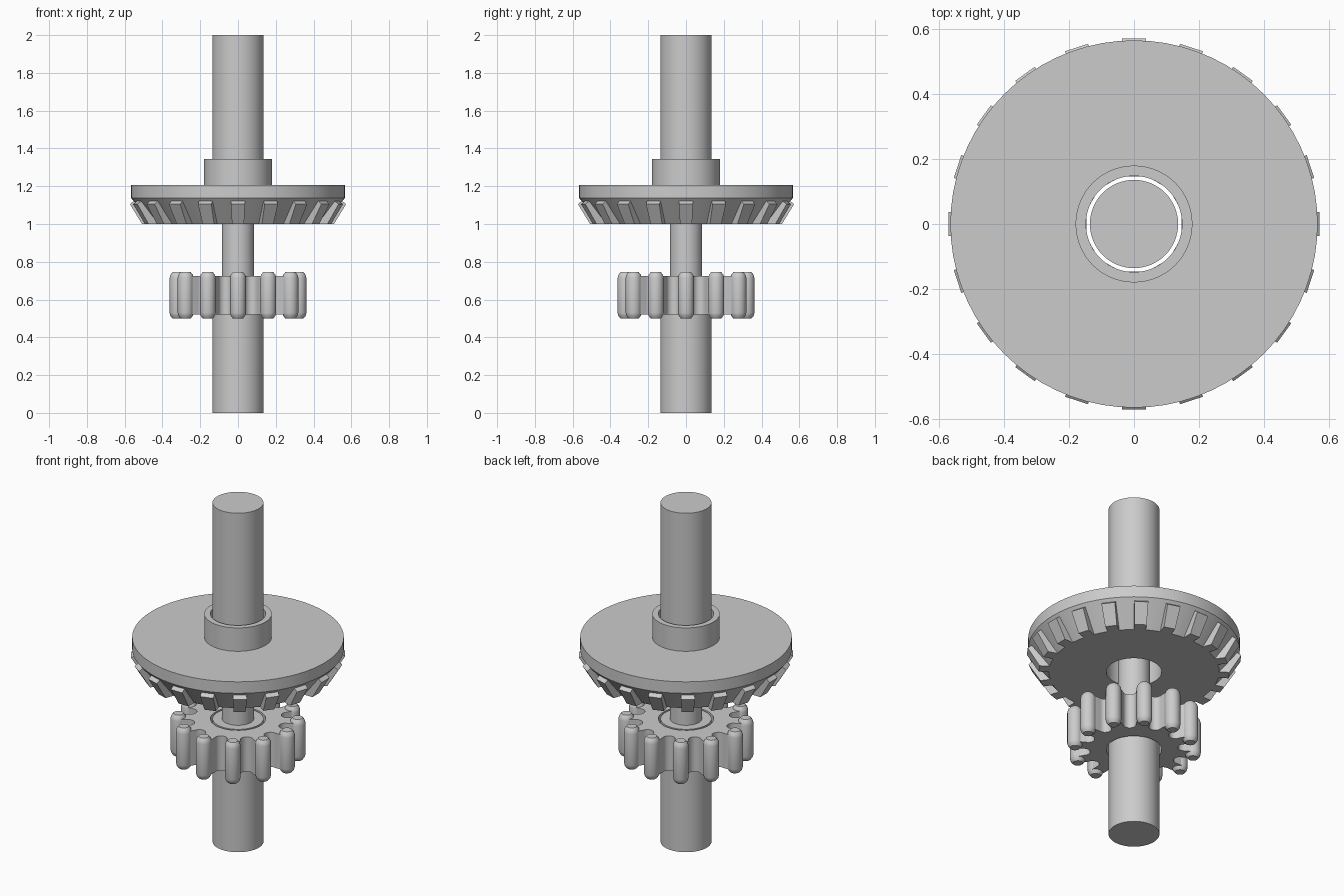
import bpy, bmesh
from math import sin, cos, pi, radians

if "Cube" in bpy.data.objects:
    bpy.data.objects.remove(bpy.data.objects["Cube"])

def finish(name, bm, smooth=True):
    bmesh.ops.remove_doubles(bm, verts=bm.verts, dist=1e-5)
    bmesh.ops.recalc_face_normals(bm, faces=bm.faces)
    me = bpy.data.meshes.new(name)
    bm.to_mesh(me)
    bm.free()
    ob = bpy.data.objects.new(name, me)
    bpy.context.collection.objects.link(ob)
    if smooth:
        bpy.ops.object.select_all(action='DESELECT')
        ob.select_set(True)
        bpy.context.view_layer.objects.active = ob
        bpy.ops.object.shade_smooth_by_angle(angle=radians(30))
    return ob

def lathe(bm, profile, closed, segs=64, cx=0, cy=0):
    """Revolve (radius, z) points round a vertical axis; open profiles get end caps."""
    rings = [[bm.verts.new((cx + r * cos(2 * pi * i / segs), cy + r * sin(2 * pi * i / segs), z))
              for i in range(segs)] for r, z in profile]
    pairs = list(zip(rings, rings[1:]))
    if closed:
        pairs.append((rings[-1], rings[0]))
    else:
        bm.faces.new(rings[0])
        bm.faces.new(rings[-1])
    for a, b in pairs:
        for i in range(segs):
            j = (i + 1) % segs
            bm.faces.new((a[i], a[j], b[j], b[i]))

# Shaft with a thin waist between the gears
bm = bmesh.new()
lathe(bm, [(.136, 0), (.136, .725), (.085, .725), (.085, 1.22), (.136, 1.22), (.136, 2)], False)
finish("shaft", bm)

# Crown wheel: hub collar, disc and conical underside, bored through
HOLE = .148
bm = bmesh.new()
lathe(bm, [(HOLE, 1), (.455, 1), (.566, 1.138), (.566, 1.206), (.18, 1.206),
           (.18, 1.344), (HOLE, 1.344)], True, 72)
finish("crown_wheel", bm)

# Crown wheel teeth: slabs on the cone
bm = bmesh.new()
section = [(.44, 1.0, .032), (.508, 1.0, .032), (.572, 1.105, .037), (.543, 1.128, .037)]
for k in range(20):
    a = 2 * pi * k / 20
    sides = []
    for s in (-1, 1):
        sides.append([bm.verts.new((r * cos(a) - s * w * sin(a), r * sin(a) + s * w * cos(a), z))
                      for r, z, w in section])
    l, r = sides
    bm.faces.new(l)
    bm.faces.new(r)
    for i in range(4):
        j = (i + 1) % 4
        bm.faces.new((l[i], l[j], r[j], r[i]))
finish("crown_wheel_teeth", bm, False)

# Pinion body: scooped valleys between twelve spokes
TEETH, PIN_R = 12, .32
outline = []
for k in range(TEETH):
    mid = 2 * pi * (k + .5) / TEETH
    local = [(.27 - .035 * cos(t * pi / 10), .035 * sin(t * pi / 10)) for t in range(-5, 6)]
    outline += [(x * cos(mid) - y * sin(mid), x * sin(mid) + y * cos(mid)) for x, y in local]
    tooth = 2 * pi * (k + 1) / TEETH
    for y in (-.035, .035):
        outline.append((PIN_R * cos(tooth) - y * sin(tooth), PIN_R * sin(tooth) + y * cos(tooth)))
bm = bmesh.new()
loops = []
for inner, z in ((False, .52), (False, .725), (True, .725), (True, .52)):
    ring = []
    for x, y in outline:
        f = HOLE / (x * x + y * y) ** .5 if inner else 1
        ring.append(bm.verts.new((x * f, y * f, z)))
    loops.append(ring)
n = len(outline)
for a, b in zip(loops, loops[1:] + loops[:1]):
    for i in range(n):
        j = (i + 1) % n
        bm.faces.new((a[i], a[j], b[j], b[i]))
finish("pinion_body", bm)

# Pinion teeth: round pins with chamfered ends
bm = bmesh.new()
for k in range(TEETH):
    a = 2 * pi * k / TEETH
    lathe(bm, [(.027, .5), (.038, .514), (.042, .53), (.042, .715), (.038, .731), (.027, .745)],
          False, 24, PIN_R * cos(a), PIN_R * sin(a))
finish("pinion_teeth", bm)
